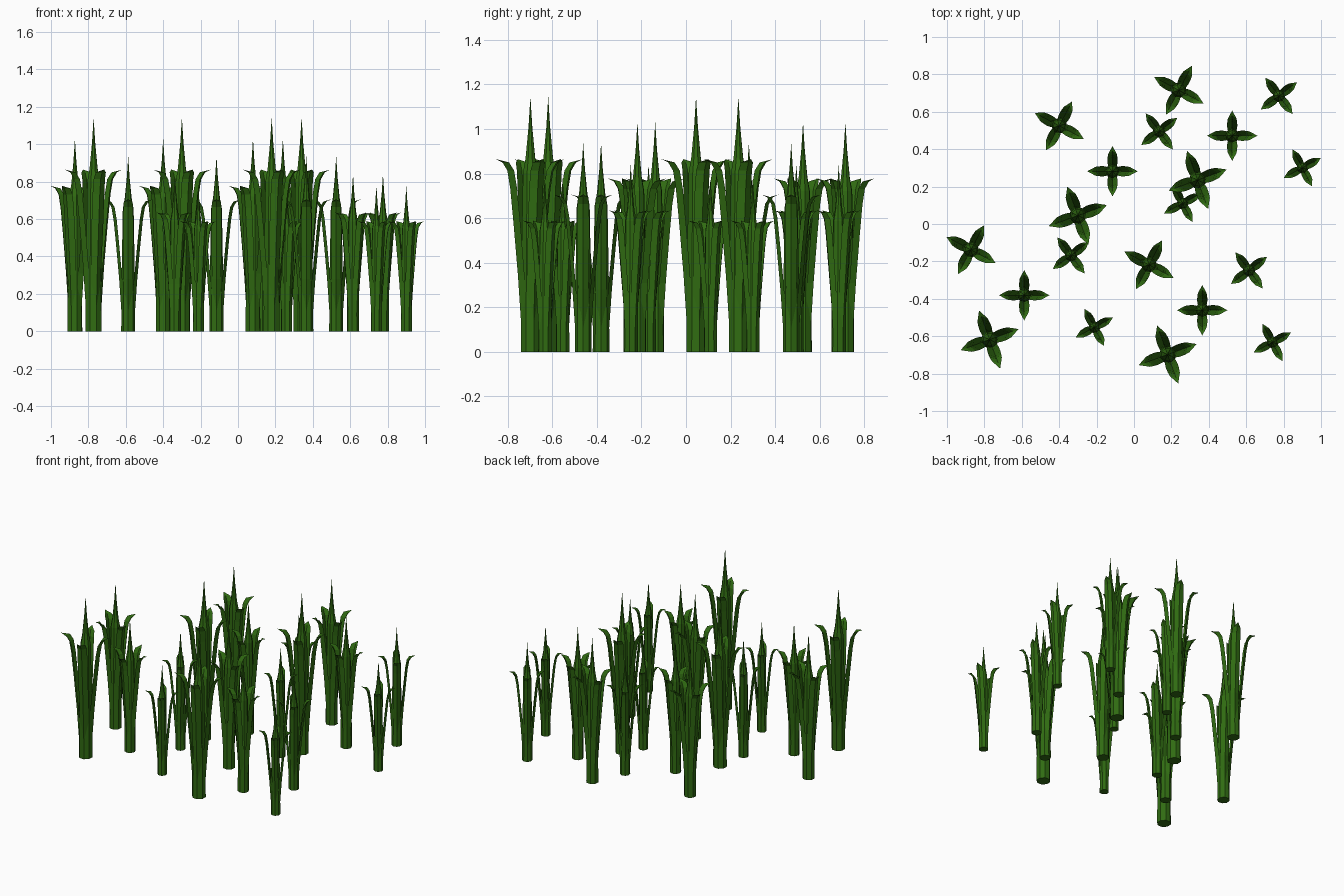
import bpy, bmesh
from math import cos, sin, pi, radians
from mathutils import Matrix, Vector

if "Cube" in bpy.data.objects:
    bpy.data.objects.remove(bpy.data.objects["Cube"])

green = bpy.data.materials.new("leaf_green")
green.diffuse_color = (0.03, 0.15, 0.006, 1)
green.use_nodes = True
green.node_tree.nodes["Principled BSDF"].inputs["Base Color"].default_value = green.diffuse_color

# unit-height plant profiles: (radius, z) and (radius, z, half width)
STALK = [(0.040, 0), (0.038, 0.3), (0.031, 0.70), (0.020, 0.76), (0.008, 0.88)]
LEAF = [(0.038, 0.10, 0.020), (0.052, 0.30, 0.026), (0.070, 0.50, 0.029),
        (0.084, 0.64, 0.029), (0.096, 0.71, 0.028), (0.116, 0.742, 0.025)]
LEAF_TIP = (0.144, 0.755)
FOLD = 0.018
SIDES = 8


def add_stalk(bm):
    rings = [[bm.verts.new((r * cos(2 * pi * i / SIDES), r * sin(2 * pi * i / SIDES), z))
              for i in range(SIDES)] for r, z in STALK]
    for a, b in zip(rings, rings[1:]):
        for i in range(SIDES):
            j = (i + 1) % SIDES
            bm.faces.new((a[i], a[j], b[j], b[i]))
    tip = bm.verts.new((0, 0, 1))
    for i in range(SIDES):
        bm.faces.new((rings[-1][i], rings[-1][(i + 1) % SIDES], tip))
    bm.faces.new(rings[0][::-1])


def add_leaf(bm, angle):
    # keeled blade: centre line pushed outward, edges folded inward
    rot = Matrix.Rotation(angle, 3, 'Z')
    new = lambda x, y, z: bm.verts.new(rot @ Vector((x, y, z)))
    rows = [(new(r - FOLD, -w, z), new(r, 0, z), new(r - FOLD, w, z)) for r, z, w in LEAF]
    for a, b in zip(rows, rows[1:]):
        for k in (0, 1):
            bm.faces.new((a[k], a[k + 1], b[k + 1], b[k]))
    tip = new(LEAF_TIP[0], 0, LEAF_TIP[1])
    for k in (0, 1):
        bm.faces.new((rows[-1][k], rows[-1][k + 1], tip))


# one plant: spiked stalk with four flaring leaves
bm = bmesh.new()
add_stalk(bm)
for q in range(4):
    add_leaf(bm, q * pi / 2)
plant = bpy.data.meshes.new("plant")
bm.to_mesh(plant)
bm.free()
plant.materials.append(green)

# a clump of five sizes (dx, dy, height, turn), repeated at four spots
CLUMP = [(0, 0, 1.03, 62), (0.10, -0.48, 1.145, 20), (0.285, -0.243, 0.935, 0),
         (0.535, -0.03, 0.84, 37), (0.66, -0.415, 0.78, 28)]
SPOTS = [(0.24, 0.715), (-0.40, 0.525), (-0.872, -0.138), (0.08, -0.218)]
for s, (x, y) in enumerate(SPOTS):
    for p, (dx, dy, h, turn) in enumerate(CLUMP):
        ob = bpy.data.objects.new(f"plant_{s + 1}_{p + 1}", plant)
        ob.location = (x + dx, y + dy, 0)
        ob.scale = (h, h, h)
        ob.rotation_euler.z = radians(turn)
        bpy.context.collection.objects.link(ob)
